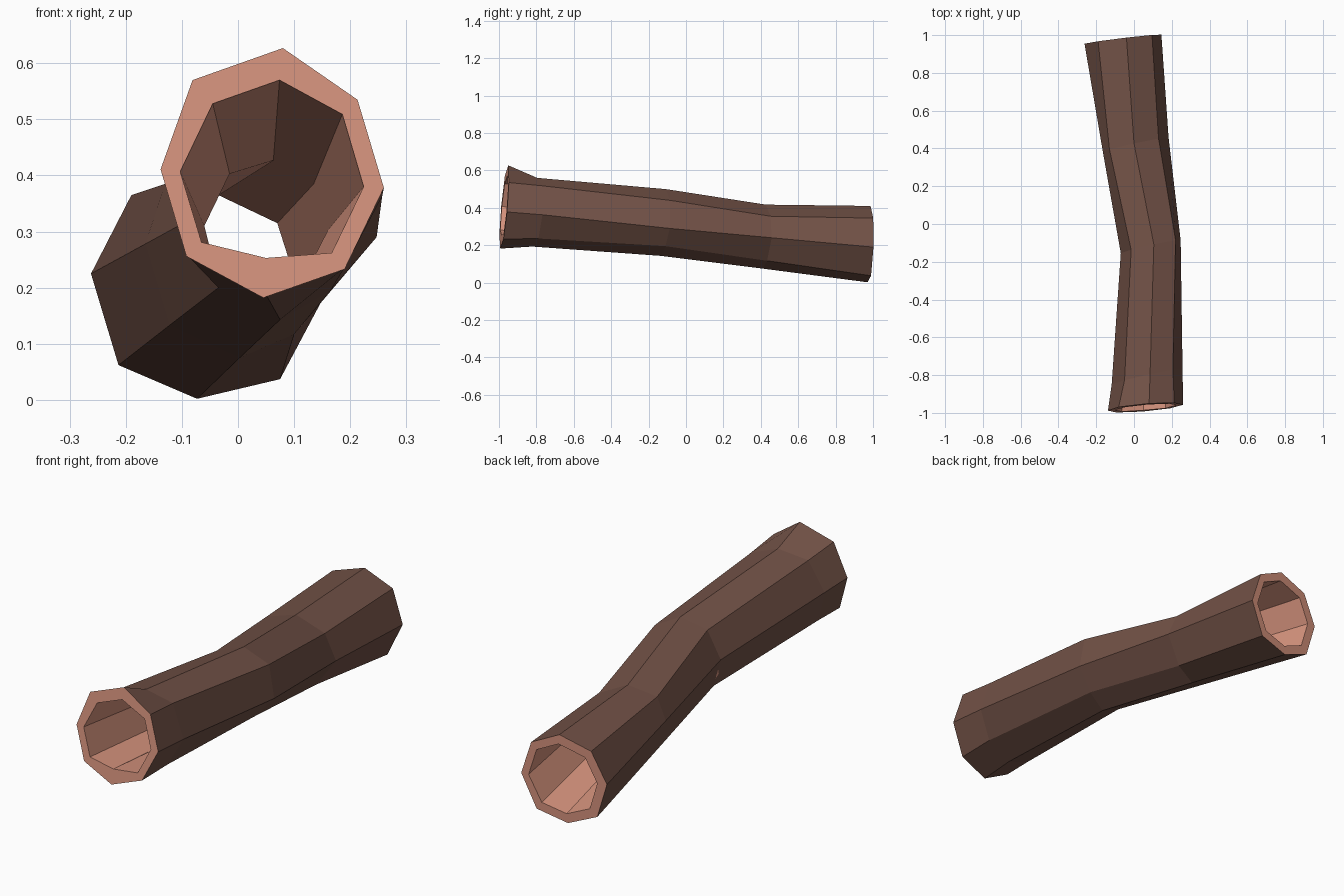
import bpy, bmesh

# Flat colours
def material(name, rgb):
    m = bpy.data.materials.new(name)
    m.diffuse_color = (*rgb, 1)
    return m

bark = material("dark brown bark", (0.165, 0.082, 0.061))
wood = material("pale inner wood", (0.679, 0.296, 0.209))

# Cut planes of the log: y as a function of x and z
front = lambda x, z: -0.972 + 0.085 * (x - 0.06) + 0.09 * (z - 0.40)
back = lambda x, z: 0.978 + 0.12 * (x + 0.06) + 0.03 * (z - 0.2)
def slant(y0, xc, zc):
    return lambda x, z: y0 + 0.22 * (x - xc) + 0.05 * (z - zc)

# Octagonal sections (x, z), clockwise from the top, front to back
outer = [
    (front, [(.08, .627), (.213, .535), (.26, .378), (.19, .233),
             (.045, .182), (-.092, .256), (-.138, .411), (-.081, .57)]),
    (slant(-.81, .06, .38), [(.085, .56), (.206, .518), (.257, .363), (.19, .236),
             (.047, .193), (-.085, .252), (-.118, .39), (-.05, .53)]),
    (slant(-.12, .09, .32), [(.105, .5), (.22, .44), (.247, .29), (.165, .195),
             (.075, .143), (-.035, .2), (-.07, .33), (-.015, .46)]),
    (slant(.42, .01, .24), [(.0, .417), (.13, .355), (.183, .24), (.1, .117),
             (.003, .075), (-.122, .133), (-.165, .278), (-.13, .385)]),
    (back, [(-.04, .41), (.095, .345), (.145, .19), (.075, .037),
            (-.073, .002), (-.213, .062), (-.262, .225), (-.19, .365)]),
]
inner = [
    (back, [(-.035, .365), (.07, .315), (.11, .19), (.05, .072),
            (-.068, .045), (-.178, .093), (-.216, .22), (-.16, .33)]),
    (slant(.1, .05, .3), [(.063, .427), (.135, .385), (.16, .302), (.115, .215),
            (.045, .17), (-.035, .21), (-.06, .31), (-.015, .403)]),
    (front, [(.074, .57), (.186, .509), (.224, .38), (.167, .262),
             (.05, .253), (-.065, .281), (-.103, .407), (-.045, .528)]),
]

# Hollow log: loft the outside, the back rim, the bore and the front rim as one loop
bm = bmesh.new()
rings = [[bm.verts.new((x, plane(x, z), z)) for x, z in pts] for plane, pts in outer + inner]
for r, a in enumerate(rings):
    b = rings[(r + 1) % len(rings)]
    for i in range(8):
        j = (i + 1) % 8
        f = bm.faces.new((a[i], a[j], b[j], b[i]))
        f.material_index = 0 if r < len(outer) - 1 else 1
bmesh.ops.recalc_face_normals(bm, faces=bm.faces)

mesh = bpy.data.meshes.new("hollow_log")
bm.to_mesh(mesh)
bm.free()
mesh.materials.append(bark)
mesh.materials.append(wood)
log = bpy.data.objects.new("hollow_log", mesh)
bpy.context.collection.objects.link(log)
